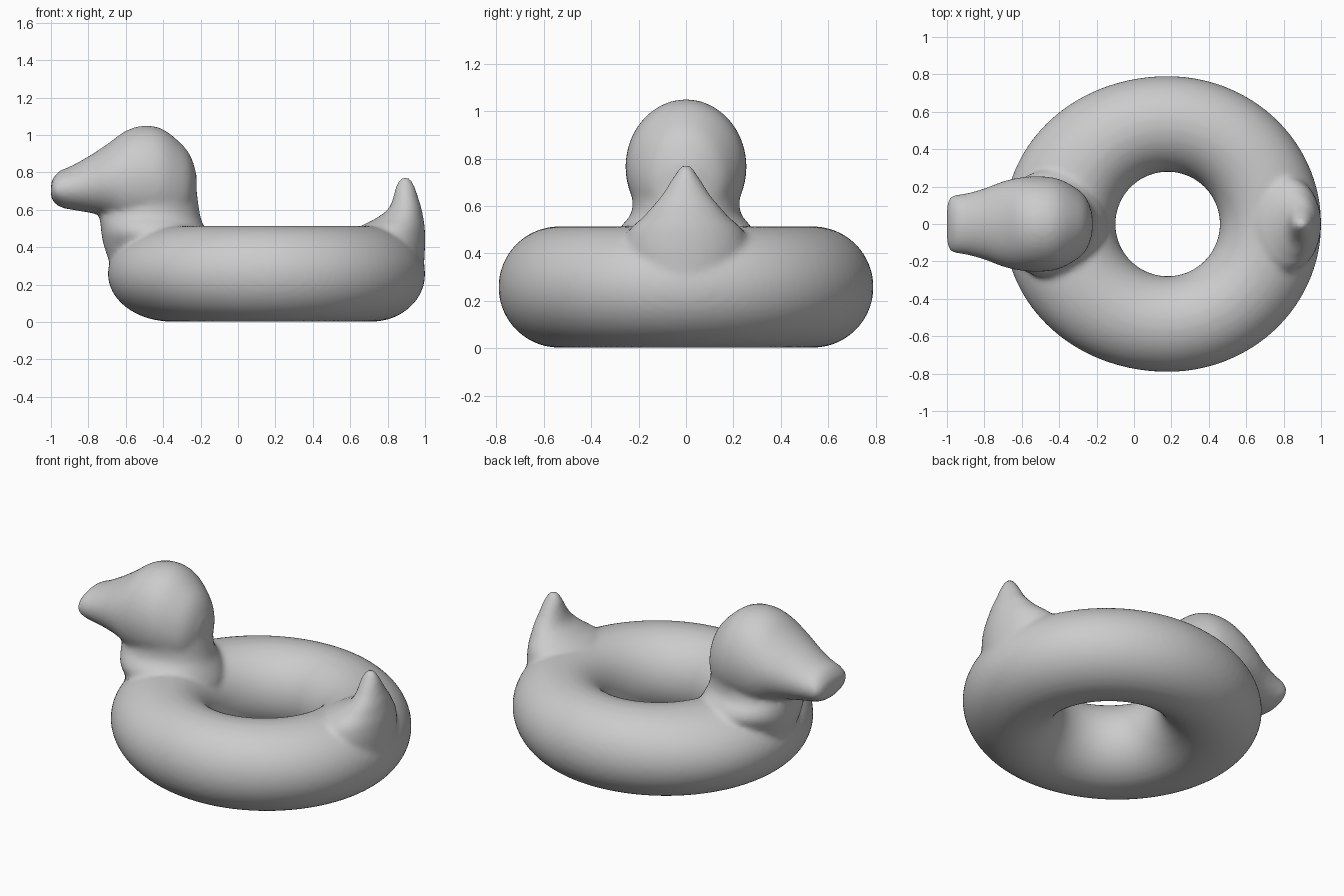
import bpy, bmesh
from math import sin, cos, pi
from mathutils import Vector

if "Cube" in bpy.data.objects:
    bpy.data.objects.remove(bpy.data.objects["Cube"])

grey = bpy.data.materials.new("plain_grey")
grey.use_nodes = True
colour = (0.6, 0.6, 0.6, 1)
grey.diffuse_color = colour
grey.node_tree.nodes["Principled BSDF"].inputs["Base Color"].default_value = colour

bm = bmesh.new()


def bridge(rings, closed=False):
    """Skin a list of vertex rings, capping the ends unless closed."""
    pairs = list(zip(rings, rings[1:]))
    if closed:
        pairs.append((rings[-1], rings[0]))
    for a, b in pairs:
        n = len(a)
        for i in range(n):
            j = (i + 1) % n
            bm.faces.new((a[i], a[j], b[j], b[i]))
    if not closed:
        bm.faces.new(rings[0][::-1])
        bm.faces.new(rings[-1])


def smooth_rows(rows, steps=4):
    """Catmull-Rom interpolation between section rows."""
    out = []
    for k in range(len(rows) - 1):
        p = [rows[max(0, min(len(rows) - 1, k + d))] for d in (-1, 0, 1, 2)]
        for s in range(steps):
            t = s / steps
            out.append([b + 0.5 * t * (c - a + t * (2*a - 5*b + 4*c - d + t * (3*(b - c) + d - a)))
                        for a, b, c, d in zip(*p)])
    return out + [list(rows[-1])]


def loft(rows, along_x, n=48):
    """Each row: station, low edge, high edge, half width in y."""
    rings = []
    for s, lo, hi, w in smooth_rows(rows):
        ring = []
        for i in range(n):
            a = 2 * pi * i / n
            mid, half = (lo + hi) / 2, (hi - lo) / 2
            y, v = w * cos(a), mid + half * sin(a)
            ring.append(bm.verts.new((s, y, v) if along_x else (v, y, s)))
        rings.append(ring)
    bridge(rings)


# Inflated ring, its outer side drawn out towards the chest and the tail
CENTRE, MAJOR, MINOR = 0.18, 0.535, 0.256
rings = []
for i in range(96):
    a = 2 * pi * i / 96
    ring = []
    for j in range(48):
        b = 2 * pi * j / 48
        r = MAJOR + MINOR * cos(b)
        pull = max(0, cos(b)) * cos(a) ** 2 * (0.085 if cos(a) < 0 else 0.03)
        r += pull
        ring.append(bm.verts.new((CENTRE + r * cos(a), r * sin(a), 0.258 + MINOR * sin(b))))
    rings.append(ring)
bridge(rings, closed=True)

# Head and bill, lofted from bill tip to back of head
loft([(-1.0, .67, .74, .09), (-.985, .64, .775, .14), (-.95, .615, .81, .157),
      (-.9, .602, .83, .163), (-.8, .585, .885, .19), (-.7, .56, .95, .228),
      (-.6, .5, 1.022, .25), (-.5, .48, 1.05, .255), (-.4, .48, 1.03, .24),
      (-.3, .5, .95, .185), (-.25, .56, .88, .13), (-.222, .68, .79, .05)], True)

# Neck, flaring into the ring
loft([(.24, -.66, -.16, .2), (.4, -.715, -.14, .26), (.47, -.73, -.16, .29),
      (.52, -.735, -.185, .27), (.56, -.74, -.2, .235), (.62, -.73, -.21, .225),
      (.7, -.7, -.22, .24)], False)

# Upturned tail
loft([(.22, .66, .99, .22), (.4, .62, 1.0, .26), (.48, .62, 1.0, .25),
      (.52, .67, .997, .22), (.55, .73, .992, .185), (.6, .8, .983, .14),
      (.65, .825, .968, .1), (.7, .838, .953, .068), (.74, .85, .938, .042),
      (.772, .872, .917, .018)], False)

bmesh.ops.recalc_face_normals(bm, faces=bm.faces[:])
mesh = bpy.data.meshes.new("duck_float")
bm.to_mesh(mesh)
bm.free()
mesh.materials.append(grey)
duck = bpy.data.objects.new("duck_float", mesh)
bpy.context.collection.objects.link(duck)

# Fuse the parts into one skin and soften the joins
remesh = duck.modifiers.new("fuse", 'REMESH')
remesh.mode = 'VOXEL'
remesh.voxel_size = 0.016
remesh.use_smooth_shade = True
soften = duck.modifiers.new("soften", 'SMOOTH')
soften.factor = 0.5
soften.iterations = 6
